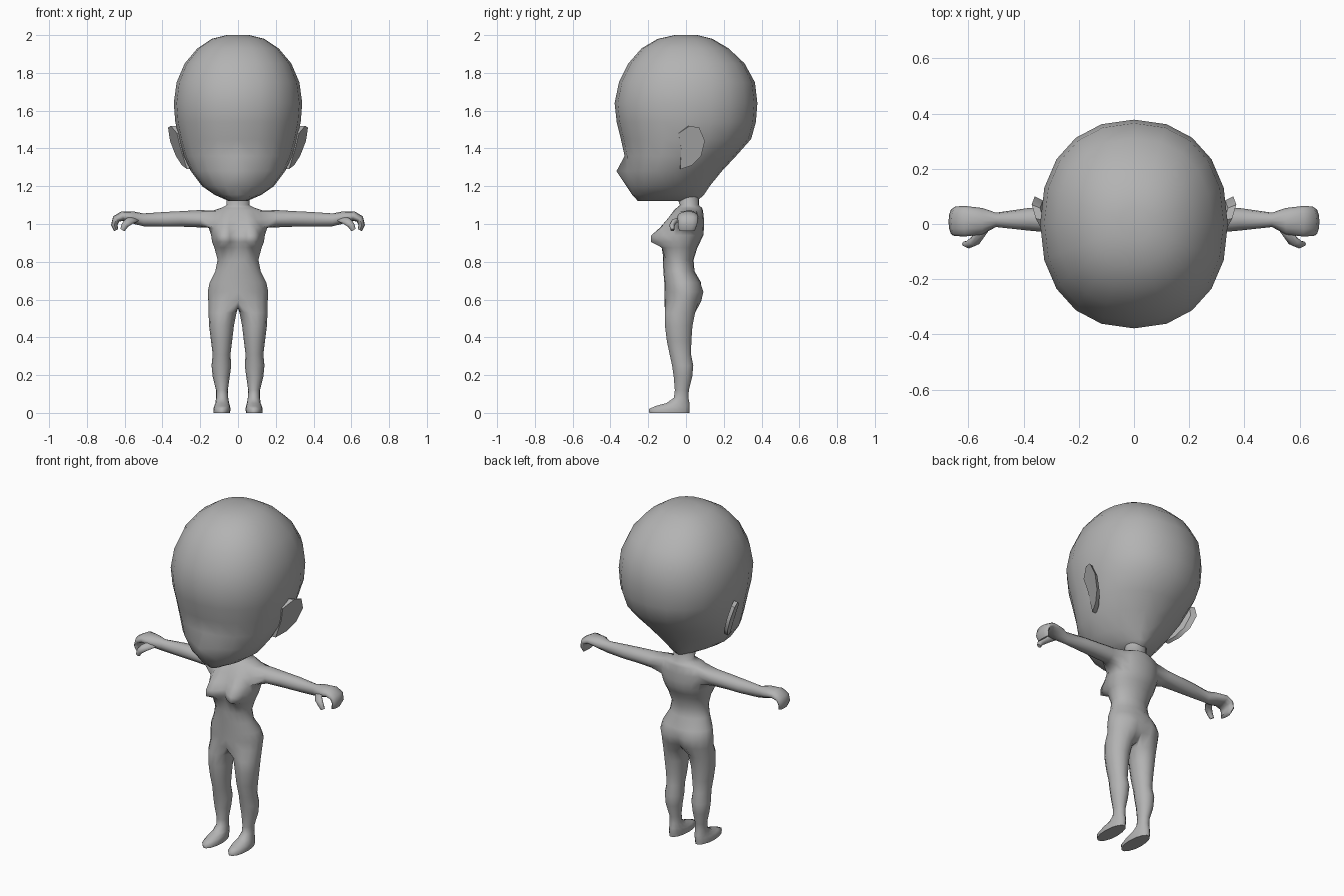
import bpy, bmesh, math

if "Cube" in bpy.data.objects:
    bpy.data.objects.remove(bpy.data.objects["Cube"])

grey = bpy.data.materials.new("plain_grey")
grey.diffuse_color = (0.45, 0.45, 0.45, 1)
grey.use_nodes = True
grey.node_tree.nodes["Principled BSDF"].inputs["Base Color"].default_value = grey.diffuse_color


def finish(name, bm, sharp=180):
    """Turn a right-hand half into a mirrored, smooth shaded object."""
    bmesh.ops.recalc_face_normals(bm, faces=bm.faces)
    mesh = bpy.data.meshes.new(name)
    bm.to_mesh(mesh)
    bm.free()
    mesh.materials.append(grey)
    for p in mesh.polygons:
        p.use_smooth = True
    if sharp < 180:
        mesh.set_sharp_from_angle(angle=math.radians(sharp))
    ob = bpy.data.objects.new(name, mesh)
    bpy.context.collection.objects.link(ob)
    mod = ob.modifiers.new("mirror", 'MIRROR')
    mod.use_mirror_merge = True
    mod.merge_threshold = 0.0005
    return ob


def bridge(bm, a, b, closed=True, skip=()):
    n = len(a)
    for i in range(n if closed else n - 1):
        if i not in skip:
            k = (i + 1) % n
            bm.faces.new((a[i], a[k], b[k], b[i]))


def half_ring(bm, z, yf, yb, rx, seg, shape=None, power=0.9):
    """Half an oval from front centre round to back centre."""
    ring = []
    for j in range(seg + 1):
        a = math.pi * j / seg
        s, c = abs(math.sin(a)), math.cos(a)
        x = 0.0 if j in (0, seg) else rx * s ** power
        y = (yf + yb) / 2 - (yb - yf) / 2 * math.copysign(abs(c) ** power, c)
        if shape:
            x, y = shape(j, x, y, c)
        ring.append(bm.verts.new((x, y, z)))
    return ring


# ---- head: z, front y, back y, half width, nose, narrowing at the back
HEAD = [
    (2.00, -.06, .06, .06, 0, 0), (1.98, -.15, .14, .14, 0, 0),
    (1.93, -.235, .225, .215, 0, 0), (1.85, -.305, .31, .282, 0, 0),
    (1.75, -.355, .365, .325, 0, 0), (1.64, -.378, .378, .34, 0, 0),
    (1.54, -.367, .37, .332, 0, 0), (1.45, -.345, .345, .313, 0, .05),
    (1.36, -.325, .265, .287, 0, .12), (1.28, -.325, .19, .25, .043, .2),
    (1.20, -.305, .125, .19, .01, .3), (1.155, -.285, .095, .125, 0, .35),
    (1.122, -.255, .06, .05, 0, .3)]
bm = bmesh.new()
prev = None
for z, yf, yb, rx, nose, taper in HEAD:
    def face_shape(j, x, y, c):
        return x * (1 - taper * max(0, -c)), y - (nose if j == 0 else 0)
    ring = half_ring(bm, z, yf, yb, rx, 10, face_shape)
    if prev:
        bridge(bm, prev, ring, closed=False)
    else:
        bm.faces.new(ring)
    prev = ring
bm.faces.new(prev)
finish("head", bm)

# ---- ears: flat plates leaning outward towards the back
EAR = [(-.04, 1.48), (.02, 1.52), (.07, 1.51), (.1, 1.44),
       (.08, 1.36), (.03, 1.31), (-.03, 1.29), (-.025, 1.40)]
bm = bmesh.new()
outer, inner = [], []
for y, z in EAR:
    x = .328 + .35 * y + .3 * (z - 1.45)
    outer.append(bm.verts.new((x, y, z)))
    inner.append(bm.verts.new((x - .03, y * .9 - .005, z)))
bm.faces.new(outer)
bm.faces.new(inner)
bridge(bm, outer, inner)
finish("ears", bm, 40)

# ---- torso: z, front y, back y, half width, chest bump
TORSO = [
    (1.17, -.06, .07, .065, 0), (1.10, -.032, .068, .06, 0),
    (1.085, -.05, .085, .09, 0), (1.07, -.065, .09, .135, 0),
    (1.025, -.09, .095, .155, .02), (.98, -.105, .095, .155, .055),
    (.94, -.115, .092, .142, .092), (.905, -.12, .075, .137, .085),
    (.875, -.12, .06, .125, .025), (.81, -.122, .04, .108, 0),
    (.75, -.12, .045, .12, 0), (.69, -.115, .08, .15, 0),
    (.64, -.115, .097, .16, 0), (.59, -.113, .085, .157, 0)]
SEG = 10
bm = bmesh.new()
rings = []
for z, yf, yb, rx, bump in TORSO:
    def body_shape(j, x, y, c):
        if c > 0:
            y -= bump * math.exp(-((x - .075) / .045) ** 2)
        if j == SEG and z < .68:
            y -= .02
        return x, y
    rings.append(half_ring(bm, z, yf, yb, rx, SEG, body_shape, 1.0))
for i in range(len(rings) - 1):
    # leave a shoulder opening for the arm
    bridge(bm, rings[i], rings[i + 1], closed=False,
           skip=(3, 4, 5, 6) if i in (3, 4) else ())

# ---- arm and curled hand: x, z, centre y, half depth, half height, tilt
ARM = [
    (.20, 1.028, .015, .05, .046, 0), (.30, 1.027, .015, .046, .041, 0),
    (.38, 1.025, .017, .041, .039, 0), (.50, 1.022, .015, .026, .034, 0),
    (.55, 1.033, .01, .048, .033, 0), (.61, 1.042, .01, .055, .026, 12),
    (.645, 1.027, .01, .054, .021, 50), (.655, .995, .008, .05, .017, 92),
    (.645, .967, .005, .042, .012, 115)]
top, mid, low = rings[3:6]
prev = top[3:8] + [mid[7]] + low[7:2:-1] + [mid[3]]
for x, z, cy, ry, rz, tilt in ARM:
    t = math.radians(tilt)
    ring = []
    for k in range(12):
        a = math.radians((k - 2) * 30)
        h = rz * math.cos(a)
        ring.append(bm.verts.new((x + h * math.sin(t), cy + ry * math.sin(a),
                                  z + h * math.cos(t))))
    bridge(bm, prev, ring)
    prev = ring
bm.faces.new(prev)

# ---- thumb: x, y, z, radius
prev = None
for x, y, z, r in [(.545, -.015, 1.03, .022), (.575, -.06, 1.015, .02),
                   (.598, -.074, .995, .016), (.612, -.072, .968, .011)]:
    ring = []
    for k in range(8):
        a = math.tau * k / 8
        ring.append(bm.verts.new((x + r * math.cos(a), y + r * math.sin(a) * .9,
                                  z - r * math.cos(a) * -.6)))
    if prev:
        bridge(bm, prev, ring)
    else:
        bm.faces.new(ring)
    prev = ring
bm.faces.new(prev)

# ---- leg and foot: z, outer x, inner x, front y, back y
LEG = [
    (.53, .156, .008, -.114, .05), (.46, .153, .022, -.113, .036),
    (.38, .143, .031, -.103, .03), (.31, .134, .04, -.088, .028),
    (.25, .14, .036, -.075, .04), (.19, .134, .044, -.066, .034),
    (.12, .116, .054, -.06, .016), (.08, .116, .052, -.065, .014),
    (.052, .12, .047, -.105, .02), (.036, .126, .042, -.165, .022),
    (.02, .131, .04, -.2, .022), (0, .129, .042, -.197, .02)]
hip = rings[-1]
crotch = [bm.verts.new((0, y, .555)) for y in (.035, -.015, -.07)]
prev = hip + crotch
for z, xo, xi, yf, yb in LEG:
    ring = []
    for j in range(14):
        a = math.tau * (j - 5) / 14
        ring.append(bm.verts.new(((xo + xi) / 2 + (xo - xi) / 2 * math.cos(a),
                                  (yf + yb) / 2 + (yb - yf) / 2 * math.sin(a), z)))
    bridge(bm, prev, ring)
    prev = ring
bm.faces.new(prev)
finish("body", bm, 75)
